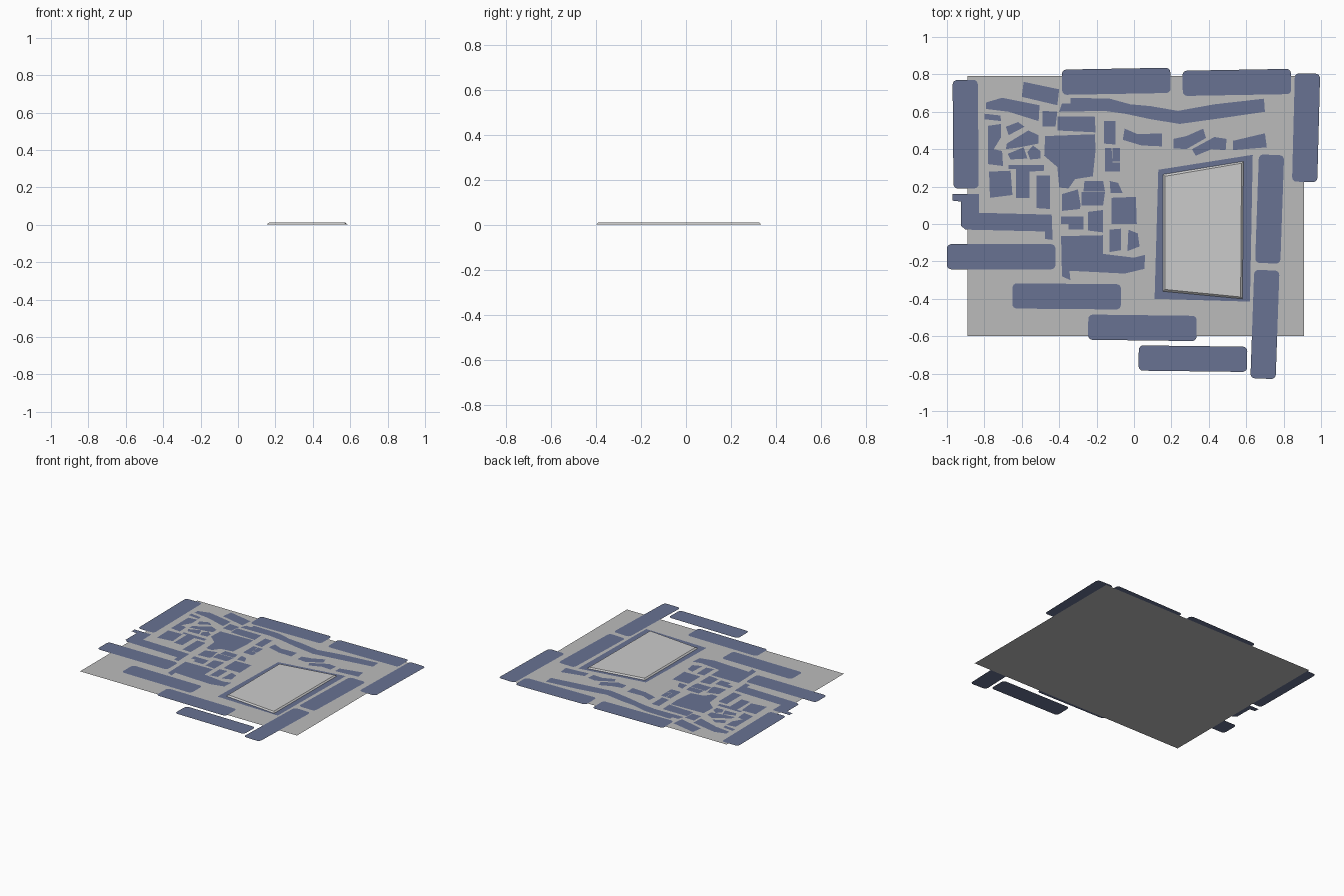
import bpy, bmesh, math
from mathutils import Matrix, Vector

PAD_Z, ROOF_Z = 0.002, 0.011


def material(name, rgb):
    m = bpy.data.materials.new(name)
    m.diffuse_color = (*rgb, 1)
    return m


BLUE = material("slate_blue", (0.14, 0.17, 0.29))
GREY = material("ground_grey", (0.50, 0.50, 0.50))


def finish(bm, name, mat=None):
    me = bpy.data.meshes.new(name)
    bm.to_mesh(me)
    bm.free()
    ob = bpy.data.objects.new(name, me)
    bpy.context.collection.objects.link(ob)
    if mat:
        me.materials.append(mat)
    return ob


def add_face(bm, pts, z):
    f = bm.faces.new([bm.verts.new((x, y, z)) for x, y in pts])
    f.normal_update()
    if f.normal.z < 0:
        f.normal_flip()
    return f


def blocks(name, *outlines):
    """Flat plots sharing one district object."""
    bm = bmesh.new()
    for pts in outlines:
        add_face(bm, pts, PAD_Z)
    return finish(bm, name, BLUE)


def rounded_block(name, cx, cy, angle, length=0.58, width=0.135, r=0.024, seg=4):
    pts = []
    for i, (sx, sy) in enumerate(((1, 1), (-1, 1), (-1, -1), (1, -1))):
        for k in range(seg + 1):
            a = math.radians(90 * (i + k / seg))
            pts.append((sx * (length / 2 - r) + r * math.cos(a),
                        sy * (width / 2 - r) + r * math.sin(a)))
    rot = Matrix.Rotation(math.radians(angle), 2)
    pts = [rot @ Vector(p) + Vector((cx, cy)) for p in pts]
    return blocks(name, pts)


# ground sheet
bm = bmesh.new()
add_face(bm, [(-.89, -.60), (.91, -.60), (.91, .79), (-.89, .79)], 0)
finish(bm, "ground_sheet", GREY)

# long rounded plots around the border
for i, (x, y, a) in enumerate([
        (-.90, .48, 90.5), (-.095, .763, 1), (.55, .757, 1), (.92, .515, 88.5),
        (-.71, -.175, 0), (-.36, -.387, -.5), (.045, -.555, -.7),
        (.315, -.72, -.7), (.725, .08, 88), (.70, -.537, 88)]):
    rounded_block(f"border_plot_{i + 1}", x, y, a)

# winding strip along the north road
blocks("north_strip",
       [(-.40, .60), (-.385, .645), (-.34, .645), (-.34, .675), (-.13, .67), (-.02, .64),
        (.09, .63), (.235, .605), (.43, .64), (.695, .67), (.70, .60), (.46, .565),
        (.245, .535), (.09, .56), (-.05, .59), (-.16, .605)],
       [(-.41, .575), (-.21, .575), (-.205, .49), (-.41, .50)],
       [(-.49, .605), (-.41, .60), (-.42, .52), (-.49, .52)])

# north-west plots
blocks("northwest_plots",
       [(-.59, .76), (-.40, .72), (-.41, .635), (-.60, .68)],
       [(-.79, .65), (-.705, .675), (-.505, .635), (-.51, .55), (-.67, .60), (-.79, .615)],
       [(-.80, .59), (-.715, .58), (-.71, .55), (-.80, .56)],
       [(-.78, .525), (-.71, .535), (-.71, .465), (-.75, .40), (-.705, .39),
        (-.70, .31), (-.78, .32)],
       [(-.685, .52), (-.62, .545), (-.585, .52), (-.67, .475)],
       [(-.68, .43), (-.565, .50), (-.51, .475), (-.51, .43), (-.61, .41), (-.685, .40)],
       [(-.675, .375), (-.59, .41), (-.57, .35), (-.66, .345)],
       [(-.54, .42), (-.50, .39), (-.50, .35), (-.555, .345), (-.57, .385)])

# west plots
blocks("west_plots",
       [(-.475, .47), (-.21, .48), (-.205, .40), (-.22, .255), (-.315, .24), (-.35, .19),
        (-.40, .195), (-.41, .305), (-.48, .365)],
       [(-.775, .28), (-.66, .285), (-.65, .155), (-.77, .14)],
       [(-.67, .315), (-.48, .315), (-.48, .285), (-.56, .28), (-.56, .14), (-.63, .14),
        (-.63, .295), (-.67, .295)],
       [(-.52, .26), (-.45, .26), (-.45, .08), (-.52, .085)],
       [(-.97, .16), (-.83, .16), (-.83, .06), (-.44, .05), (-.435, -.085), (-.475, -.08),
        (-.475, -.04), (-.90, -.03), (-.925, -.01), (-.925, .12), (-.97, .125)])

# plots in the middle, north of the building
blocks("north_middle_plots",
       [(-.16, .55), (-.10, .55), (-.10, .425), (-.16, .43)],
       [(-.155, .405), (-.12, .405), (-.115, .33), (-.075, .33), (-.075, .28), (-.155, .28)],
       [(-.115, .405), (-.075, .405), (-.075, .335), (-.115, .335)],
       [(-.05, .51), (.02, .48), (.15, .485), (.15, .415), (.04, .42), (-.06, .45)],
       [(.21, .455), (.28, .47), (.37, .51), (.385, .46), (.28, .40), (.21, .405)],
       [(.31, .40), (.43, .465), (.495, .455), (.49, .395), (.415, .40), (.33, .365)],
       [(.53, .445), (.70, .485), (.71, .41), (.53, .395)])

# central plots
blocks("central_plots",
       [(-.265, .23), (-.165, .23), (-.155, .175), (-.27, .175)],
       [(-.385, .16), (-.30, .185), (-.285, .10), (-.29, .08), (-.385, .07)],
       [(-.28, .17), (-.155, .17), (-.165, .10), (-.28, .10)],
       [(-.13, .23), (-.085, .22), (-.06, .165), (-.125, .165)],
       [(-.12, .14), (.01, .145), (.015, 0), (-.12, 0)],
       [(-.39, .04), (-.27, .04), (-.27, -.03), (-.35, -.03), (-.35, 0), (-.39, 0)],
       [(-.245, .065), (-.165, .075), (-.165, -.045), (-.245, -.035)],
       [(-.13, -.03), (-.07, -.025), (-.07, -.14), (-.13, -.15)],
       [(-.03, -.03), (.02, -.05), (.03, -.12), (-.035, -.145)],
       [(-.39, -.065), (-.165, -.06), (-.165, -.16), (0, -.18), (.06, -.165), (.055, -.24),
        (-.05, -.265), (-.345, -.25), (-.34, -.30), (-.385, -.28)])

# pad under the large building
blocks("building_pad", [(.13, .29), (.635, .37), (.62, -.415), (.11, -.40)])

# large building: low slab with sloping sides
base = [(.155, .265), (.585, .335), (.58, -.40), (.155, -.36)]
bm = bmesh.new()
slab = add_face(bm, base, PAD_Z)
top = bmesh.ops.extrude_face_region(bm, geom=[slab], use_keep_orig=True)["geom"]
verts = [v for v in top if isinstance(v, bmesh.types.BMVert)]
centre = sum((v.co for v in verts), Vector()) / len(verts)
for v in verts:
    v.co.x += 0.010 if v.co.x < centre.x else -0.010
    v.co.y += 0.010 if v.co.y < centre.y else -0.010
    v.co.z = ROOF_Z
bmesh.ops.recalc_face_normals(bm, faces=bm.faces[:])
finish(bm, "large_building")
